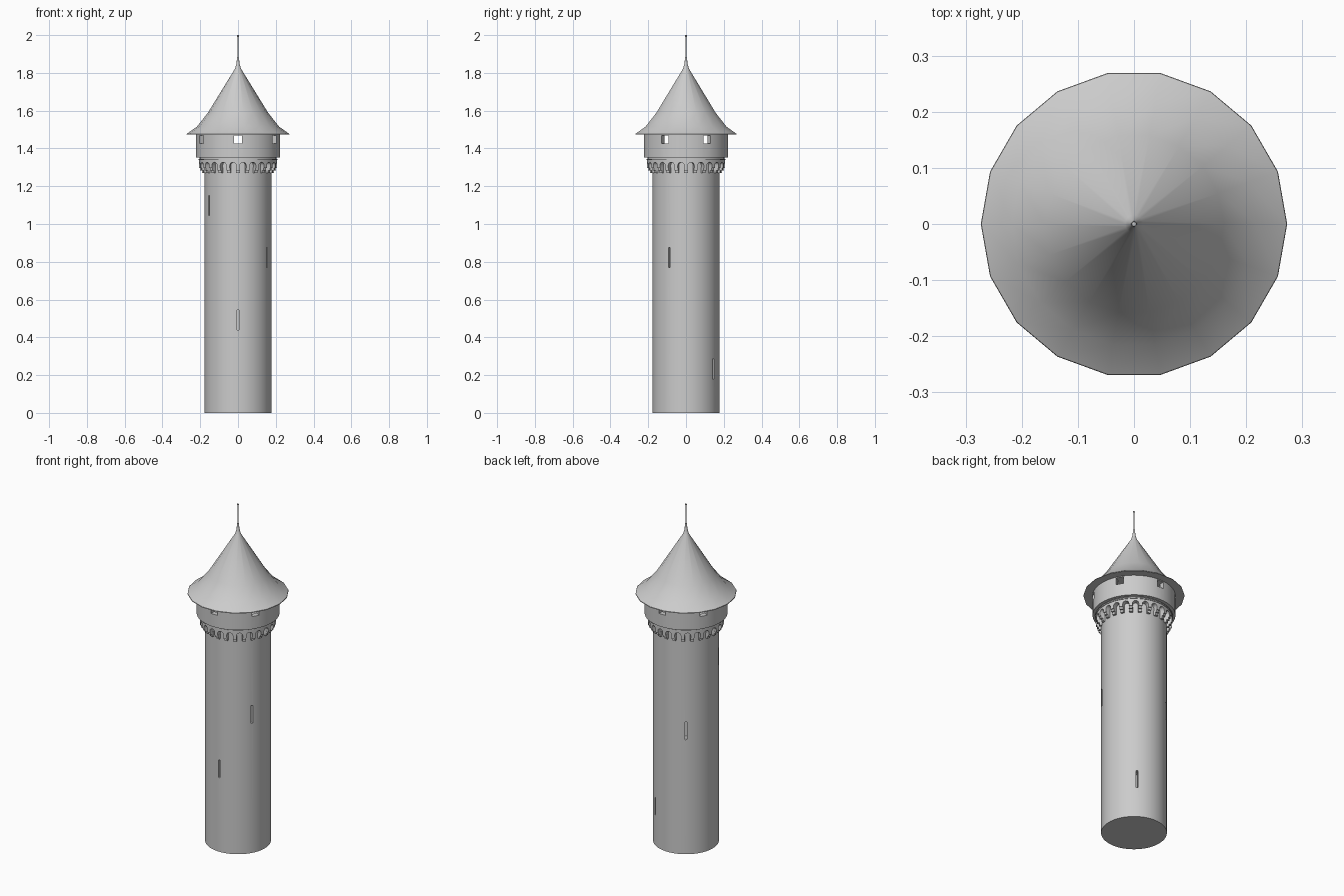
import bpy
import bmesh
from math import sin, cos, pi, radians, sqrt
from mathutils import Matrix, Vector

if "Cube" in bpy.data.objects:
    bpy.data.objects.remove(bpy.data.objects["Cube"], do_unlink=True)

stone = bpy.data.materials.new("grey stone")
grey = (0.6, 0.6, 0.6, 1)
stone.diffuse_color = grey
stone.use_nodes = True
stone.node_tree.nodes["Principled BSDF"].inputs["Base Color"].default_value = grey


def finish(name, bm):
    bmesh.ops.remove_doubles(bm, verts=bm.verts, dist=0.0001)
    bmesh.ops.recalc_face_normals(bm, faces=bm.faces)
    mesh = bpy.data.meshes.new(name)
    bm.to_mesh(mesh)
    bm.free()
    mesh.materials.append(stone)
    obj = bpy.data.objects.new(name, mesh)
    bpy.context.collection.objects.link(obj)
    return obj


def smooth(obj, angle=35):
    bpy.ops.object.select_all(action='DESELECT')
    obj.select_set(True)
    bpy.context.view_layer.objects.active = obj
    bpy.ops.object.shade_smooth_by_angle(angle=radians(angle))


def lathe(name, profile, sides):
    """Revolve (radius, height) points around the z axis."""
    bm = bmesh.new()
    verts = [bm.verts.new((r, 0, z)) for r, z in profile]
    edges = [bm.edges.new(pair) for pair in zip(verts, verts[1:])]
    bmesh.ops.spin(bm, geom=verts + edges, cent=(0, 0, 0), axis=(0, 0, 1),
                   angle=2 * pi, steps=sides, use_merge=True)
    return finish(name, bm)


def radial_box(bm, azimuth, r0, r1, width, z0, z1):
    """Box reaching from radius r0 to r1 in the direction of azimuth."""
    place = (Matrix.Rotation(radians(azimuth), 4, 'Z')
             @ Matrix.Translation(((r0 + r1) / 2, 0, (z0 + z1) / 2))
             @ Matrix.Diagonal((r1 - r0, width, z1 - z0, 1)))
    bmesh.ops.create_cube(bm, size=1, matrix=place)


def cut(obj, name, bm):
    """Subtract the boxes in bm, then drop the cutter."""
    cutter = finish(name, bm)
    cutter.hide_render = True
    mod = obj.modifiers.new("openings", 'BOOLEAN')
    mod.operation = 'DIFFERENCE'
    mod.solver = 'EXACT'
    mod.object = cutter
    bpy.context.view_layer.objects.active = obj
    bpy.ops.object.modifier_apply(modifier=mod.name)
    bpy.data.objects.remove(cutter, do_unlink=True)


# Shaft with arrow slits spiralling around it
shaft = lathe("tower_shaft", [(0, 0), (0.177, 0), (0.177, 1.345), (0, 1.345)], 64)
slits = bmesh.new()
for azimuth, z in ((55, 0.18), (-90, 0.44), (125, 0.68), (-30, 0.77), (-150, 1.045)):
    radial_box(slits, azimuth, 0.13, 0.2, 0.011, z, z + 0.105)
cut(shaft, "slit_cutter", slits)
smooth(shaft)

# Hollow gallery with six square windows
gallery = lathe("gallery_wall", [(0, 1.352), (0.223, 1.352), (0.223, 1.475),
                                 (0.193, 1.475), (0.193, 1.37), (0, 1.37)], 60)
windows = bmesh.new()
for i in range(6):
    radial_box(windows, 60 * i + 30, 0.15, 0.25, 0.042, 1.427, 1.469)
cut(gallery, "window_cutter", windows)
smooth(gallery)

# Moulding under the gallery
smooth(lathe("gallery_moulding", [(0.17, 1.338), (0.21, 1.338), (0.21, 1.345),
                                  (0.203, 1.345), (0.203, 1.353), (0.17, 1.353)], 48))

# Ring of small round arches
BAYS = 24
INNER, OUTER, TOP, SPRING, FOOT = 0.172, 0.206, 1.34, 1.31, 1.296
half_bay, half_arch = pi / BAYS, 0.083
outline = [(-half_bay, FOOT), (-half_arch, FOOT)]
for i in range(9):
    t = -cos(pi * i / 8)
    outline.append((half_arch * t, SPRING + 0.017 * sqrt(max(0, 1 - t * t))))
outline += [(half_arch, FOOT), (half_bay, FOOT)]
bm = bmesh.new()
for bay in range(BAYS):
    centre = (bay + 0.5) * 2 * half_bay - pi / 2

    def point(r, u, z):
        return bm.verts.new((r * cos(centre + u), r * sin(centre + u), z))

    for (u0, z0), (u1, z1) in zip(outline, outline[1:]):
        bm.faces.new([point(INNER, u0, z0), point(INNER, u1, z1),
                      point(OUTER, u1, z1), point(OUTER, u0, z0)])
        if u1 - u0 > 0.0001:
            bm.faces.new([point(OUTER, u0, z0), point(OUTER, u1, z1),
                          point(OUTER, u1, TOP), point(OUTER, u0, TOP)])
smooth(finish("arch_ring", bm))

# Stepped corbels carrying the arches
bm = bmesh.new()
for bay in range(BAYS):
    azimuth = 360 * bay / BAYS - 90
    radial_box(bm, azimuth, 0.165, 0.2, 0.019, 1.283, 1.298)
    radial_box(bm, azimuth, 0.165, 0.19, 0.019, 1.269, 1.284)
finish("corbels", bm)

# Flared conical roof
smooth(lathe("roof", [(0, 1.473), (0.273, 1.473), (0.272, 1.477), (0.218, 1.515),
                      (0.16, 1.588), (0.016, 1.822), (0.008, 1.85),
                      (0.005, 1.885), (0, 1.885)], 18), 40)

# Finial spike with a small tip
smooth(lathe("finial", [(0, 1.87), (0.0035, 1.87), (0.0035, 1.99), (0.005, 1.993),
                        (0.004, 2.0), (0, 2.0)], 12))
